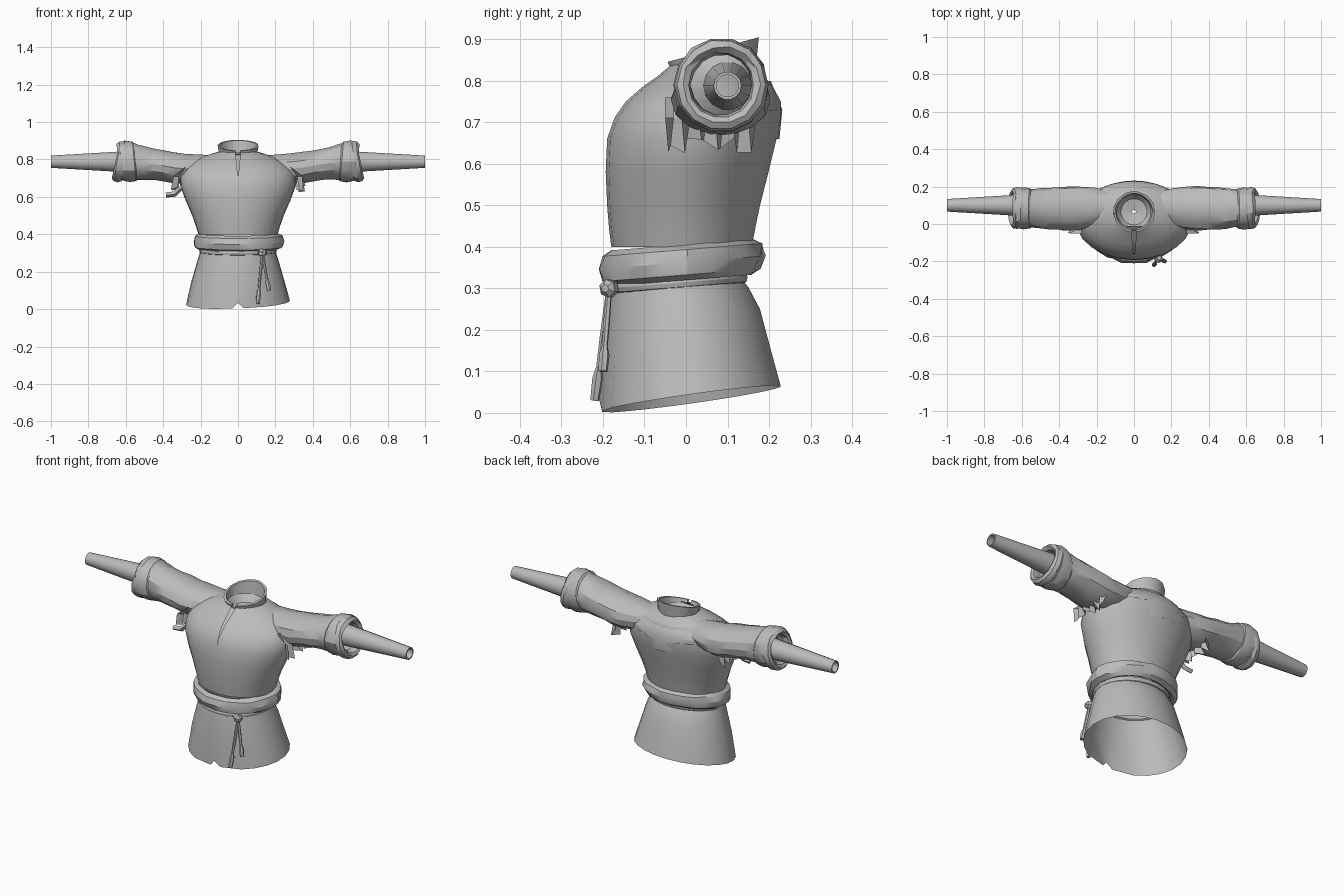
import bpy, bmesh, math, random
from mathutils import Vector

random.seed(4)
if "Cube" in bpy.data.objects:
    bpy.data.objects.remove(bpy.data.objects["Cube"], do_unlink=True)

grey = (0.5, 0.5, 0.5, 1)
cloth = bpy.data.materials.new("grey cloth")
cloth.use_nodes = True
cloth.diffuse_color = grey
cloth.node_tree.nodes["Principled BSDF"].inputs["Base Color"].default_value = grey


def loft(name, rings, closed=True, capped=False):
    """Skin a list of equally long point rings and shade it softly."""
    bm = bmesh.new()
    rows = [[bm.verts.new(point) for point in ring] for ring in rings]
    count = len(rows[0])
    for lower, upper in zip(rows, rows[1:]):
        for i in range(count if closed else count - 1):
            j = (i + 1) % count
            bm.faces.new((lower[i], lower[j], upper[j], upper[i]))
    if capped:
        bm.faces.new(rows[0])
        bm.faces.new(rows[-1])
    bmesh.ops.remove_doubles(bm, verts=bm.verts, dist=0.0005)
    bmesh.ops.recalc_face_normals(bm, faces=bm.faces)
    mesh = bpy.data.meshes.new(name)
    bm.to_mesh(mesh)
    bm.free()
    mesh.materials.append(cloth)
    obj = bpy.data.objects.new(name, mesh)
    bpy.context.collection.objects.link(obj)
    bpy.ops.object.select_all(action="DESELECT")
    obj.select_set(True)
    bpy.context.view_layer.objects.active = obj
    bpy.ops.object.shade_smooth_by_angle(angle=math.radians(28))


def smooth(keys, steps=2):
    """Pass a smooth curve through key sections of any size."""
    keys = [Vector(key) for key in keys]
    padded = [keys[0]] + keys + [keys[-1]]
    rows = []
    for a, b, c, d in zip(padded, padded[1:], padded[2:], padded[3:]):
        for step in range(steps):
            t = step / steps
            bend = 2 * a - 5 * b + 4 * c - d + t * (3 * b - 3 * c + d - a)
            rows.append(b + t / 2 * (c - a + t * bend))
    return rows + [keys[-1]]


def around(count):
    return [math.tau * i / count for i in range(count)]


def uneven(amount):
    return 1 + random.uniform(-amount, amount)


def body_ring(height, width, front, back, slit=0.0, wobble=0.0, sides=24):
    """Oval around the body that starts and ends at the front, beside the slit."""
    gap = slit / width
    middle, depth = (front + back) / 2, (back - front) / 2
    ring = []
    for i in range(sides):
        angle = gap + (math.tau - 2 * gap) * i / (sides - 1)
        size = uneven(wobble) if 0 < i < sides - 1 else 1
        ring.append(Vector((width * size * math.sin(angle),
                            middle - depth * size * math.cos(angle), height)))
    return ring


def body_roll(name, height, width, front, back, thick, tall, wobble=0.0):
    """Padded band around the body, sitting higher at the back."""
    rings = []
    for angle in around(8):
        out = thick * math.cos(angle)
        ring = body_ring(height + tall * math.sin(angle), width + out,
                         front - out, back + out, wobble=wobble)
        for point in ring:
            point.z += 0.08 * point.y
        rings.append(ring)
    loft(name, rings + rings[:1], closed=False)


def arm_ring(side, x, y, z, depth, tall, tilt=0.0, wobble=0.0):
    """Oval around an arm; tilt leans its top outwards."""
    ring = []
    for angle in around(14):
        size = uneven(wobble)
        ring.append((side * (x + tilt * math.sin(angle)),
                     y + depth * size * math.cos(angle),
                     z + tall * size * math.sin(angle)))
    return ring


def tube(name, path, radii, sides=6):
    """Cord of changing thickness along a path."""
    points = [Vector(p) for p in path]
    last = len(points) - 1
    rings = []
    for i, (point, radius) in enumerate(zip(points, radii)):
        along = (points[min(i + 1, last)] - points[max(i - 1, 0)]).normalized()
        across = along.cross(Vector((0.3, 1, 0.2))).normalized()
        over = along.cross(across)
        rings.append([point + radius * (across * math.cos(a) + over * math.sin(a))
                      for a in around(sides)])
    loft(name, rings, capped=True)


# Skirt, with a hem that dips at the front and has a small notch
skirt = [body_ring(*row) for row in smooth([(0.05, 0.278, -0.21, 0.23),
                                            (0.25, 0.22, -0.19, 0.18),
                                            (0.33, 0.195, -0.175, 0.13)])]
hem = skirt[0]
hem[1].x, hem[-2].x = 0.03, -0.03
for point in hem:
    point.z = 0.032 + 0.14 * point.y + 0.04 * point.x
for corner in (hem[0], hem[-1]):
    corner.z = 0.035
loft("skirt", skirt, closed=False)

# Torso, whose neck slit widens towards the collar
torso = smooth([(0.4, 0.212, -0.18, 0.16), (0.5, 0.245, -0.19, 0.18),
                (0.66, 0.31, -0.19, 0.22), (0.75, 0.29, -0.145, 0.23),
                (0.81, 0.2, -0.07, 0.19), (0.84, 0.11, -0.035, 0.165)])
loft("torso", [body_ring(*row, slit=max(0, row[0] - 0.7) / 10) for row in torso],
     closed=False)

# Lining that closes the neck and backs the slit
loft("neck_lining", [body_ring(height, radius, 0.065 - radius, 0.065 + radius)
                     for height, radius in ((0.83, 0.1), (0.79, 0.07), (0.78, 0.01))],
     closed=False, capped=False)
loft("slit_lining", [[(x, front + 0.025, height) for x in (-0.04, 0, 0.04)]
                     for height, width, front, back in torso if height > 0.65], closed=False)

# Standing collar with a folded rim, higher at the back
collar = []
for height, radius in ((0.83, 0.103), (0.875, 0.11), (0.875, 0.098), (0.83, 0.09)):
    ring = body_ring(height, radius, 0.065 - radius, 0.065 + radius, slit=0.01, wobble=0.02)
    for point in ring:
        point.z += (height - 0.83) * 6 * (point.y - 0.065)
    collar.append(ring)
loft("collar", collar, closed=False)

# Cloth gathered over the belt, and the belt itself
body_roll("waist_roll", height=0.363, width=0.212, front=-0.18, back=0.16,
          thick=0.03, tall=0.043, wobble=0.03)
body_roll("belt", height=0.315, width=0.198, front=-0.18, back=0.14,
          thick=0.01, tall=0.015)

# Knot and hanging cord ends, each with a thicker tassel
knot = Vector((0.13, -0.185, 0.3))
reach = Vector((0.02, -0.01, 0))
tube("belt_knot", [knot - reach, knot - reach / 2, knot + reach / 2, knot + reach],
     [0.01, 0.022, 0.022, 0.01])
for name, tip in (("long", (0.106, -0.22, 0.03)), ("short", (0.166, -0.2, 0.1))):
    path = [knot.lerp(Vector(tip), part) for part in (0, 0.4, 0.7, 0.8, 1)]
    tube(name + "_cord_end", path, [0.007, 0.008, 0.007, 0.013, 0.011])

for side, word in ((1, "left"), (-1, "right")):
    # Loose upper sleeve, drawn in under the cuff
    upper = smooth([(0.1, 0.1, 0.77, 0.07, 0.05), (0.28, 0.087, 0.75, 0.115, 0.083),
                    (0.45, 0.083, 0.775, 0.113, 0.085), (0.56, 0.085, 0.79, 0.1, 0.1)], steps=3)
    upper.append((0.6, 0.1, 0.79, 0.05, 0.05))
    loft(word + "_upper_sleeve", [arm_ring(side, *row, wobble=0.03) for row in upper])

    # A broad turned-back cuff with a narrower roll crossing it
    for name, middle, half, tilt in (("broad", 0.59, 0.05, 0.01), ("narrow", 0.625, 0.03, -0.02)):
        rings = []
        for angle in around(8):
            radius = 0.093 + 0.02 * math.sin(angle)
            rings.append(arm_ring(side, middle + half * math.cos(angle), 0.085, 0.79,
                                  radius, radius, tilt, wobble=0.025))
        loft(f"{word}_{name}_cuff", rings + rings[:1])

    # Tight tapering lower sleeve, open at the wrist with a thin lip
    lower = [(x, 0.06 - 0.06 * (x - 0.56)) for x in (0.56, 0.7, 0.85, 1)]
    lower += [(1, 0.027), (0.9, 0.027)]
    loft(word + "_lower_sleeve",
         [arm_ring(side, x, 0.1, 0.788, radius, radius) for x, radius in lower])

    # Ragged pleated cloth hanging in the armpit
    pleats = []
    for i in range(12):
        y = 0.02 * i - 0.05
        fold = 0.015 * (-1) ** i
        pleats.append([(side * 0.28, y, 0.76),
                       (side * (0.33 + fold), y, 0.71),
                       (side * (0.335 + fold * uneven(0.8)), y + fold / 2,
                        random.uniform(0.62, 0.67))])
    loft(word + "_armpit_pleats", pleats, closed=False)

# Torn scrap sticking out below the right armpit
tube("right_loose_scrap", [(-0.29, -0.02, 0.66), (-0.34, -0.02, 0.615), (-0.385, -0.02, 0.61)],
     [0.012, 0.015, 0.014], sides=4)

# Back yoke laid over the shoulder blades, following the torso
yoke = []
for height, width, y in ((0.66, 0.15, 0.225), (0.73, 0.2, 0.232), (0.8, 0.17, 0.204)):
    yoke.append([(width * i / 4, y - 0.05 * (i / 4) ** 2, height) for i in range(-4, 5)])
loft("back_yoke", yoke, closed=False)
